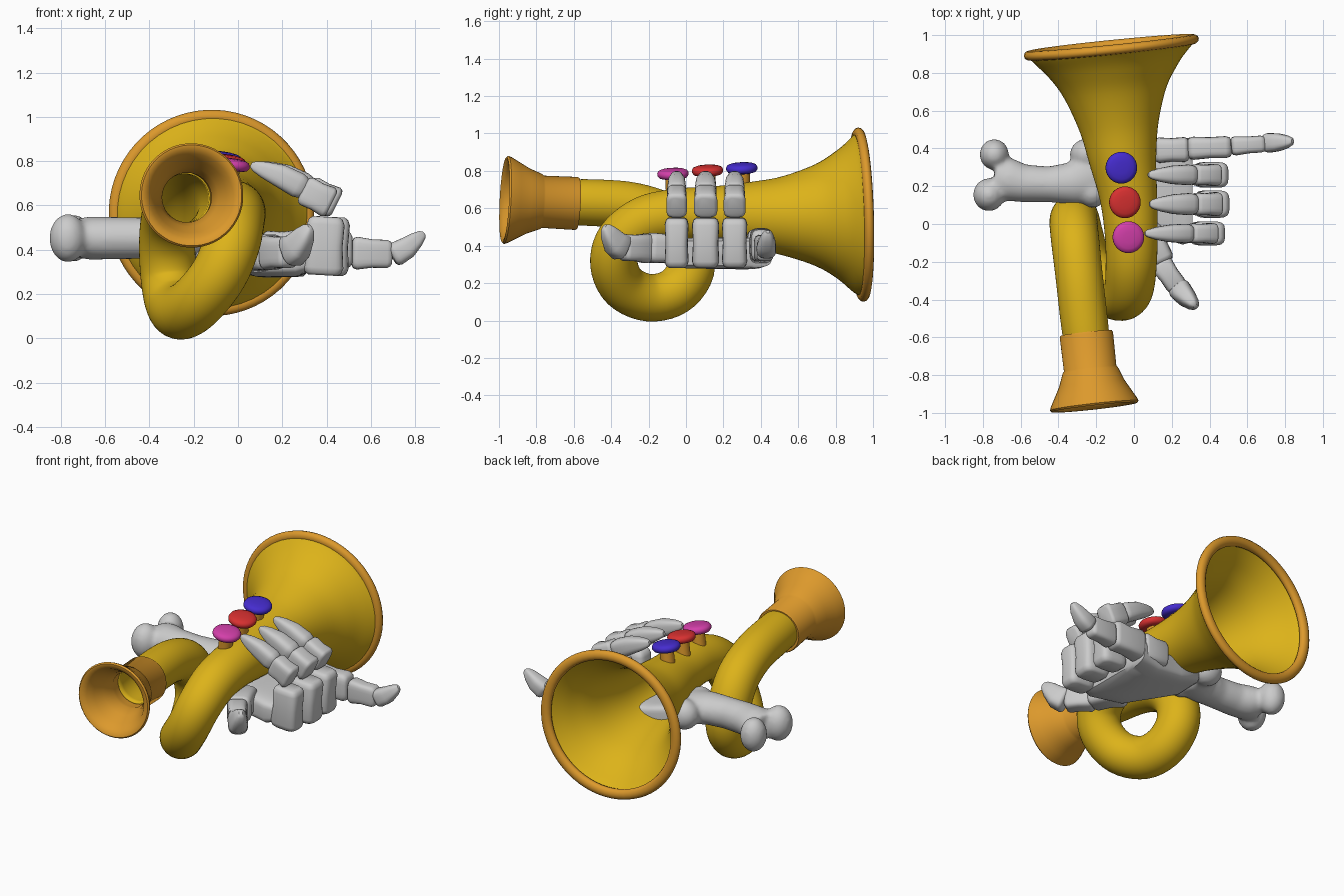
import bpy, bmesh, math
from mathutils import Vector as V

if "Cube" in bpy.data.objects:
    bpy.data.objects.remove(bpy.data.objects["Cube"])


def material(name, rgb):
    m = bpy.data.materials.new(name)
    m.diffuse_color = (*rgb, 1)
    m.use_nodes = True
    m.node_tree.nodes["Principled BSDF"].inputs["Base Color"].default_value = m.diffuse_color
    return m


BRASS = material("brass", (0.72, 0.45, 0.01))
COPPER = material("copper", (0.72, 0.32, 0.025))
BLUE = material("blue", (0.06, 0.025, 0.62))
RED = material("red", (0.68, 0.03, 0.03))
PINK = material("pink", (0.65, 0.05, 0.40))


def loft(name, secs, side=(1, 0, 0), power=2, n=32, axis=None, caps=True, mat=None, closed=False):
    """Skin super-ellipse sections (centre, half width, half height)."""
    bm = bmesh.new()
    rings = []
    for i, (c, w, h) in enumerate(secs):
        if axis:
            t = V(axis).normalized()
        else:
            t = (V(secs[min(i + 1, len(secs) - 1)][0]) - V(secs[max(i - 1, 0)][0])).normalized()
        u = (V(side) - t * V(side).dot(t)).normalized()
        v = t.cross(u)
        ring = []
        for k in range(n):
            a = 2 * math.pi * (k + 0.5) / n
            x, y = math.cos(a), math.sin(a)
            x = math.copysign(abs(x) ** (2 / power), x) * w
            y = math.copysign(abs(y) ** (2 / power), y) * h
            ring.append(bm.verts.new(V(c) + u * x + v * y))
        rings.append(ring)
    pairs = list(zip(rings, rings[1:])) + ([(rings[-1], rings[0])] if closed else [])
    for a, b in pairs:
        for k in range(n):
            j = (k + 1) % n
            bm.faces.new((a[k], a[j], b[j], b[k]))
    if caps and not closed:
        bm.faces.new(rings[0])
        bm.faces.new(rings[-1])
    bmesh.ops.recalc_face_normals(bm, faces=bm.faces)
    me = bpy.data.meshes.new(name)
    bm.to_mesh(me)
    bm.free()
    ob = bpy.data.objects.new(name, me)
    bpy.context.collection.objects.link(ob)
    if mat:
        me.materials.append(mat)
    bpy.ops.object.select_all(action='DESELECT')
    ob.select_set(True)
    bpy.context.view_layer.objects.active = ob
    bpy.ops.object.shade_smooth_by_angle(angle=math.radians(42))
    return ob


def lathe(name, origin, axis, profile, mat, n=48, closed=False):
    d = V(axis).normalized()
    return loft(name, [(V(origin) + d * s, r, r) for s, r in profile], n=n, axis=axis, mat=mat, closed=closed)


def spline(pts, steps=5):
    """Catmull-Rom through (x, y, z, radius) points."""
    P = [V(p) for p in pts]
    P = [P[0] * 2 - P[1]] + P + [P[-1] * 2 - P[-2]]
    out = []
    for a, b, c, d in zip(P, P[1:], P[2:], P[3:]):
        for k in range(steps):
            t = k / steps
            out.append(0.5 * (2 * b + (c - a) * t + (2 * a - 5 * b + 4 * c - d) * t * t
                              + (3 * b - a - 3 * c + d) * t ** 3))
    out.append(P[-2])
    return [(q.xyz, q.w, q.w) for q in out]


def segment(name, a, b, size_a, size_b, side=(0, 1, 0)):
    """Finger bone: softly squared block, slightly waisted, rounded ends."""
    secs = []
    for t, s in ((0, .72), (.04, .9), (.13, 1), (.5, .93), (.87, 1), (.96, .9), (1, .72)):
        sz = V(size_a).lerp(V(size_b), t) * s
        secs.append((V(a).lerp(V(b), t), sz.x, sz.y))
    return loft(name, secs, side, power=4, n=24)


def fingertip(name, a, m, b, w, h, side=(0, 1, 0)):
    """Tapered, bent end bone."""
    a, m, b = V(a), V(m), V(b)
    path = [(a, .7), (a.lerp(m, .1), .9), (a.lerp(m, .3), 1), (m, .9), (m.lerp(b, .55), .65),
            (m.lerp(b, .88), .4), (b, .18)]
    return loft(name, [(c, w * s, h * s) for c, s in path], side, power=3, n=24)


# Horn: one looping tube that flares into the bell
horn = loft("horn_tube", spline([
    (-.24, -.70, .632, .115), (-.265, -.5, .63, .12), (-.29, -.28, .612, .12),
    (-.31, -.1, .545, .122), (-.32, .005, .42, .122), (-.312, .025, .27, .122),
    (-.29, -.06, .155, .122), (-.25, -.2, .122, .122), (-.17, -.33, .18, .122),
    (-.08, -.385, .30, .122), (-.03, -.35, .43, .125), (-.015, -.22, .53, .13),
    (-.015, -.05, .565, .135), (-.03, .15, .565, .148), (-.06, .35, .562, .175),
    (-.08, .52, .56, .207), (-.10, .70, .562, .27), (-.112, .82, .564, .345),
    (-.12, .90, .565, .415), (-.123, .935, .566, .44)]), n=48, caps=False, mat=BRASS)
wall = horn.modifiers.new("wall", 'SOLIDIFY')
wall.thickness = 0.01
wall.offset = 0

# Bell rim
rim = [(.026 * math.sin(i * math.pi / 6), .434 + .032 * math.cos(i * math.pi / 6)) for i in range(12)]
lathe("bell_rim", (-.12, .935, .566), (-.1, .99, .03), rim, COPPER, n=64, closed=True)

# Mouthpiece: outer cup and collar, then the inner cup
lathe("mouthpiece", (-.21, -.965, .645), (-.11, .99, -.05), [
    (-.004, .215), (-.006, .228), (.004, .236), (.02, .23), (.06, .208), (.12, .175), (.19, .148),
    (.20, .14), (.38, .142), (.39, .137), (.39, .118), (.22, .117), (.19, .112), (.12, .135),
    (.06, .165), (.015, .19)], COPPER, closed=True)

# Valve buttons on stems
UP = (.15, -.04, 1)
for name, pos, mat in (("pink", (-.03, -.07, .786), PINK), ("red", (-.048, .115, .803), RED),
                       ("blue", (-.067, .298, .816), BLUE)):
    lathe(name + "_button", pos, UP, [(-.027, .055), (-.022, .074), (-.01, .083), (.003, .084),
                                      (.015, .077), (.022, .06), (.026, .03)], mat)
    lathe(name + "_button_stem", pos, UP, [(-.15, .042), (-.02, .042)], COPPER, n=24)

# Forearm bone: shaft and knobs fused into one surface
Z = .452
shaft = loft("arm_bone", [((x, y, Z), w, h) for x, y, w, h in (
    (-.74, .255, .10, .085), (-.67, .235, .115, .098), (-.58, .215, .10, .096), (-.45, .21, .095, .094),
    (-.33, .215, .112, .094), (-.26, .24, .135, .094), (-.19, .26, .14, .085))], (0, 1, 0))
parts = [shaft]
for loc, sc in (((-.74, .368, Z), (.078, .082, .107)), ((-.768, .155, Z), (.084, .088, .11)),
                ((-.24, .37, Z), (.10, .085, .095)), ((-.22, .17, Z), (.08, .085, .09))):
    bpy.ops.mesh.primitive_uv_sphere_add(segments=32, ring_count=16, radius=1, location=loc, scale=sc)
    parts.append(bpy.context.object)
bpy.ops.object.select_all(action='DESELECT')
for p in parts:
    p.select_set(True)
bpy.context.view_layer.objects.active = shaft
bpy.ops.object.join()
fuse = shaft.modifiers.new("fuse", 'REMESH')
fuse.mode = 'VOXEL'
fuse.voxel_size = 0.013
fuse.use_smooth_shade = True
soft = shaft.modifiers.new("soften", 'SMOOTH')
soft.iterations = 10

# Palm under the horn
loft("palm", [((x, y, z), w, h) for x, y, z, w, h in (
    (-.2, .26, .42, .10, .05), (-.17, .26, .42, .13, .065), (-.05, .25, .385, .16, .075),
    (.12, .19, .355, .25, .08), (.28, .175, .36, .285, .082), (.31, .175, .36, .27, .065))],
     (0, 1, 0), power=5, n=40)

# Three curled fingers
for i, (y, dx) in enumerate(((-.05, -.012), (.105, .012), (.26, .006))):
    nm = ("ring", "middle", "small")[i]
    w = (.064, .073, .068)[i]
    segment(nm + "_finger_base", (.395 + dx, y, .285), (.41 + dx, y, .548), (w, .092), (w, .085))
    segment(nm + "_finger_middle", (.435 + dx, y, .607), (.305 + dx, y, .672), (w * .88, .073), (w * .8, .068))
    fingertip(nm + "_finger_tip", (.315 + dx, y, .675), (.20 + dx, y, .735), (.07 + dx, y, .783), w * .8, .058)

# Outstretched finger
segment("pointing_finger_knuckle", (.11, .39, .40), (.29, .395, .40), (.068, .085), (.066, .09))
segment("pointing_finger_base", (.285, .40, .40), (.515, .408, .40), (.062, .095), (.058, .085))
segment("pointing_finger_middle", (.515, .412, .385), (.695, .425, .38), (.052, .076), (.044, .062))
fingertip("pointing_finger_tip", (.695, .428, .37), (.765, .433, .41), (.84, .438, .475), .052, .055)

# Thumb
S = (.75, .65, 0)
segment("thumb_base", (.06, -.02, .38), (.15, -.21, .39), (.085, .085), (.07, .08), S)
segment("thumb_middle", (.135, -.2, .385), (.235, -.34, .39), (.062, .08), (.055, .07), S)
fingertip("thumb_tip", (.232, -.335, .385), (.27, -.38, .415), (.325, -.435, .505), .06, .075, S)
